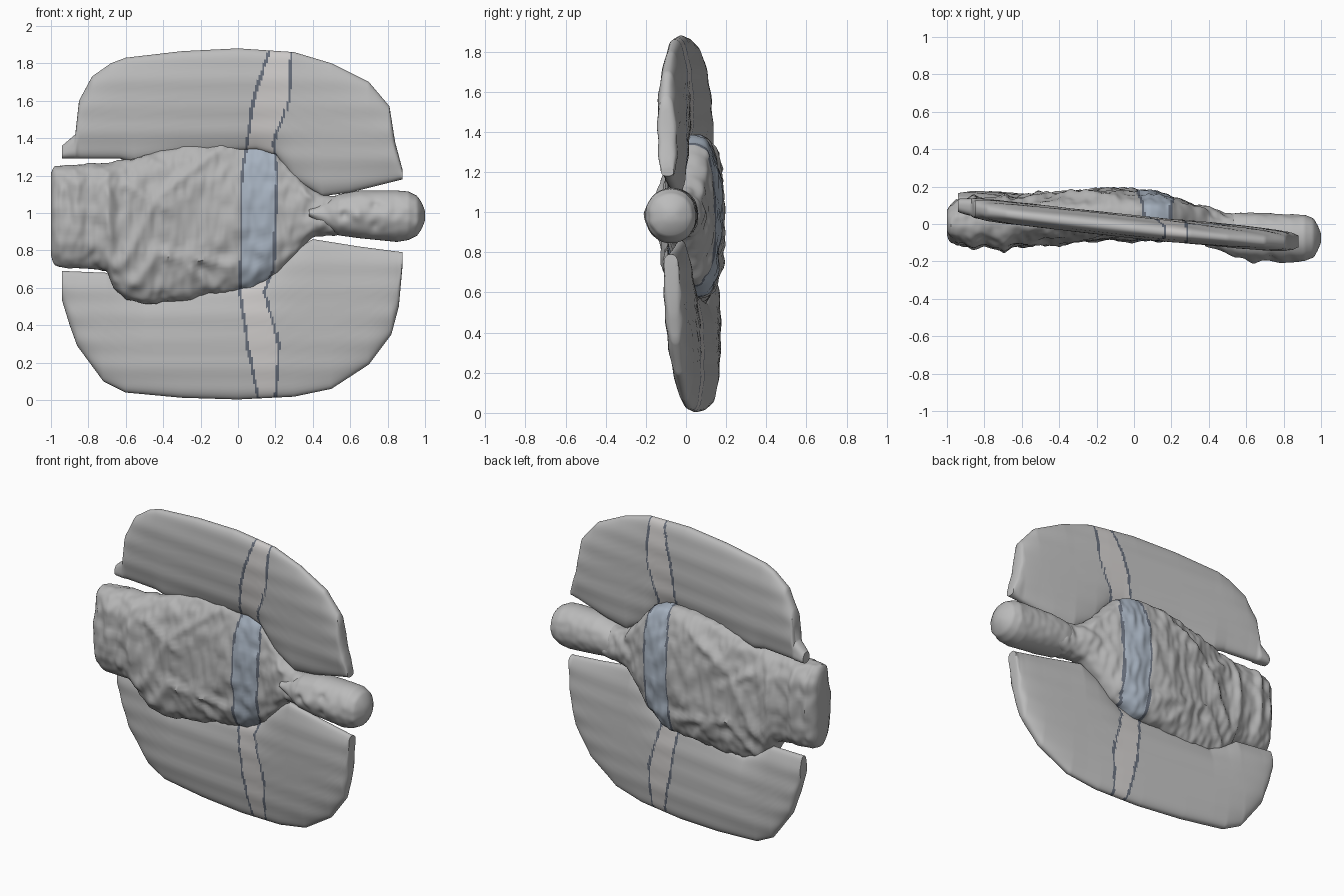
import bpy, bmesh, math
from mathutils import Vector, noise

if "Cube" in bpy.data.objects:
    bpy.data.objects.remove(bpy.data.objects["Cube"])


def material(name, rgb):
    m = bpy.data.materials.new(name)
    m.diffuse_color = (*rgb, 1)
    m.use_nodes = True
    m.node_tree.nodes["Principled BSDF"].inputs["Base Color"].default_value = m.diffuse_color
    return m


MATS = [material("grey", (0.46, 0.46, 0.46)), material("pale_band", (0.60, 0.58, 0.57)),
        material("dark_line", (0.13, 0.15, 0.19)), material("blue_tint", (0.38, 0.44, 0.52)),
        material("wing_grey", (0.50, 0.50, 0.50))]


def lerp(table, x):
    """Linear lookup in rows (x, values...)."""
    if x <= table[0][0]:
        return table[0][1:]
    for a, b in zip(table, table[1:]):
        if x <= b[0]:
            t = (x - a[0]) / (b[0] - a[0])
            return tuple(p + (q - p) * t for p, q in zip(a[1:], b[1:]))
    return table[-1][1:]


def loft(name, x0, x1, steps, n, section, shape, paint, power):
    """Superellipse rings along x; shape() moves each point, paint() picks a material."""
    bm = bmesh.new()
    rings = []
    for i in range(steps + 1):
        x = x0 + (x1 - x0) * i / steps
        zlo, zhi, ylo, yhi = section(x)
        ring = []
        for k in range(n):
            a = 2 * math.pi * k / n
            c, s = math.cos(a), math.sin(a)
            c = math.copysign(abs(c) ** (2 / power), c)
            s = math.copysign(abs(s) ** (2 / power), s)
            p = Vector((x, (ylo + yhi) / 2 + s * (yhi - ylo) / 2, (zlo + zhi) / 2 + c * (zhi - zlo) / 2))
            ring.append(bm.verts.new(shape(p, c, s)))
        rings.append(ring)
    for a, b in zip(rings, rings[1:]):
        for k in range(n):
            bm.faces.new((a[k], a[(k + 1) % n], b[(k + 1) % n], b[k]))
    bm.faces.new(rings[0])
    bm.faces.new(rings[-1])
    bmesh.ops.recalc_face_normals(bm, faces=bm.faces)
    for f in bm.faces:
        f.material_index = paint(f.calc_center_median())
    me = bpy.data.meshes.new(name)
    bm.to_mesh(me)
    bm.free()
    for m in MATS:
        me.materials.append(m)
    ob = bpy.data.objects.new(name, me)
    bpy.context.collection.objects.link(ob)
    bpy.ops.object.select_all(action='DESELECT')
    ob.select_set(True)
    bpy.context.view_layer.objects.active = ob
    bpy.ops.object.shade_smooth_by_angle(angle=math.radians(45))
    return ob


# Wings: (x, z) outlines of the inner and outer edges
UP_IN = [(-.94, 1.29), (-.63, 1.29), (-.55, 1.27), (-.3, 1.32), (.1, 1.34), (.2, 1.31), (.3, 1.18),
         (.45, 1.09), (.6, 1.11), (.88, 1.18)]
UP_OUT = [(-.94, 1.36), (-.87, 1.42), (-.85, 1.6), (-.78, 1.73), (-.68, 1.8), (-.6, 1.83), (-.3, 1.865), (0, 1.88),
          (.3, 1.86), (.5, 1.8), (.7, 1.7), (.81, 1.57), (.84, 1.38), (.88, 1.23)]
LOW_IN = [(-.94, .69), (-.7, .68), (-.62, .62), (-.5, .56), (0, .61), (.15, .65), (.3, .80), (.4, .86),
          (.65, .82), (.88, .79)]
LOW_OUT = [(-.94, .53), (-.9, .4), (-.86, .29), (-.72, .1), (-.6, .04), (-.3, .012), (0, .003), (.3, .018),
           (.5, .06), (.7, .19), (.82, .35), (.86, .5), (.88, .72)]
# Band edges across the wings: (z, left x, right x)
BAND = [(0, .11, .20), (.3, .05, .22), (.58, .01, .14), (.7, .015, .19), (1.2, .02, .21),
        (1.38, .05, .19), (1.6, .08, .275), (1.88, .17, .285)]


def band_paint(inside, outside):
    def paint(c):
        a, b = lerp(BAND, c.z)
        if min(abs(c.x - a), abs(c.x - b)) < .008:
            return 2
        return inside if a < c.x < b else outside
    return paint


def wing(name, inner, outer):
    def section(x):
        e = sorted((lerp(inner, x)[0], lerp(outer, x)[0]))
        t = .058 * max(.1, 1 - abs((x + .03) / .93) ** 8) ** .3
        return e[0], e[1], -t, t

    def shape(p, c, s):
        p.y += .012 - .108 * p.x - .04 * (p.z - .95) + .003 * s * math.sin(p.z * 45)
        return p
    return loft(name, -.94, .88, 182, 56, section, shape, band_paint(1, 4), 2.4)


wing("upper_wing", UP_IN, UP_OUT)
wing("lower_wing", LOW_IN, LOW_OUT)

# Body: rows of x, z low, z high, y front, y back
BODY = [(-1, .77, 1.21, -.05, .07), (-.985, .72, 1.25, -.09, .10), (-.95, .71, 1.26, -.11, .13),
        (-.7, .69, 1.26, -.13, .14), (-.67, .60, 1.27, -.12, .14), (-.6, .54, 1.28, -.11, .14),
        (-.5, .51, 1.31, -.10, .15), (-.3, .53, 1.36, -.09, .17), (-.1, .57, 1.38, -.085, .19),
        (.08, .58, 1.38, -.085, .18), (.2, .65, 1.34, -.09, .15), (.3, .77, 1.22, -.09, .11),
        (.4, .87, 1.12, -.11, .08), (.5, .88, 1.09, -.13, .06), (.62, .89, 1.08, -.15, .04)]
# Raised folds in the cloth, as x, z segments
FOLDS = [((-.1, 1.34), (-.42, 1.1)), ((-.42, 1.1), (-.6, .75)), ((-.6, .58), (-.42, .78)),
         ((-.42, .78), (-.05, .72)), ((-.3, .76), (-.12, .56)), ((-.6, 1.15), (-.35, 1.0)),
         ((.2, 1.33), (.38, 1.1)), ((-.7, .72), (-.68, 1.24)), ((-.86, .72), (-.86, 1.24))]


def fold_height(p):
    h = 0
    for (ax, az), (bx, bz) in FOLDS:
        dx, dz = bx - ax, bz - az
        t = max(0, min(1, ((p.x - ax) * dx + (p.z - az) * dz) / (dx * dx + dz * dz)))
        d2 = (p.x - ax - t * dx) ** 2 + (p.z - az - t * dz) ** 2
        h = max(h, math.exp(-d2 / .0009))
    return h


def cloth(p, c, s):
    rough = .014 * noise.noise(p * 9) + .009 * noise.noise(Vector((p.x * 26, p.y * 20, p.z * 16)))
    p.y += s * (rough * 1.3 + .02 * fold_height(p))
    p.z += c * rough * .8
    return p


loft("body", -1, .62, 160, 96, lambda x: lerp(BODY, x), cloth, band_paint(3, 0), 2.5)

# Head with brow, cheeks and nose bumps on the front
HEAD = [(.38, .98, 1.02, -.12, -.02), (.46, .92, 1.06, -.14, .04), (.54, .88, 1.10, -.18, .06),
        (.65, .865, 1.12, -.195, .06), (.75, .855, 1.12, -.195, .055), (.85, .845, 1.12, -.20, .05),
        (.91, .855, 1.115, -.20, .05), (.96, .88, 1.09, -.18, .03), (.985, .92, 1.05, -.14, -.01),
        (1, .96, 1.01, -.10, -.05)]
BUMPS = [(.64, .99, .018, .03), (.73, 1.04, -.016, .025), (.73, .93, -.016, .025), (.57, .99, -.012, .02),
         (.79, .98, .012, .05)]


def face_shape(p, c, s):
    r = .005 * noise.noise(p * 22)
    p.y += s * r
    if s < 0:
        for x, z, h, w in BUMPS:
            p.y -= h * -s * math.exp(-((p.x - x) ** 2 + (p.z - z) ** 2) / w ** 2)
    return p


loft("head", .38, 1, 70, 64, lambda x: lerp(HEAD, x), face_shape, lambda c: 4, 2.1)
